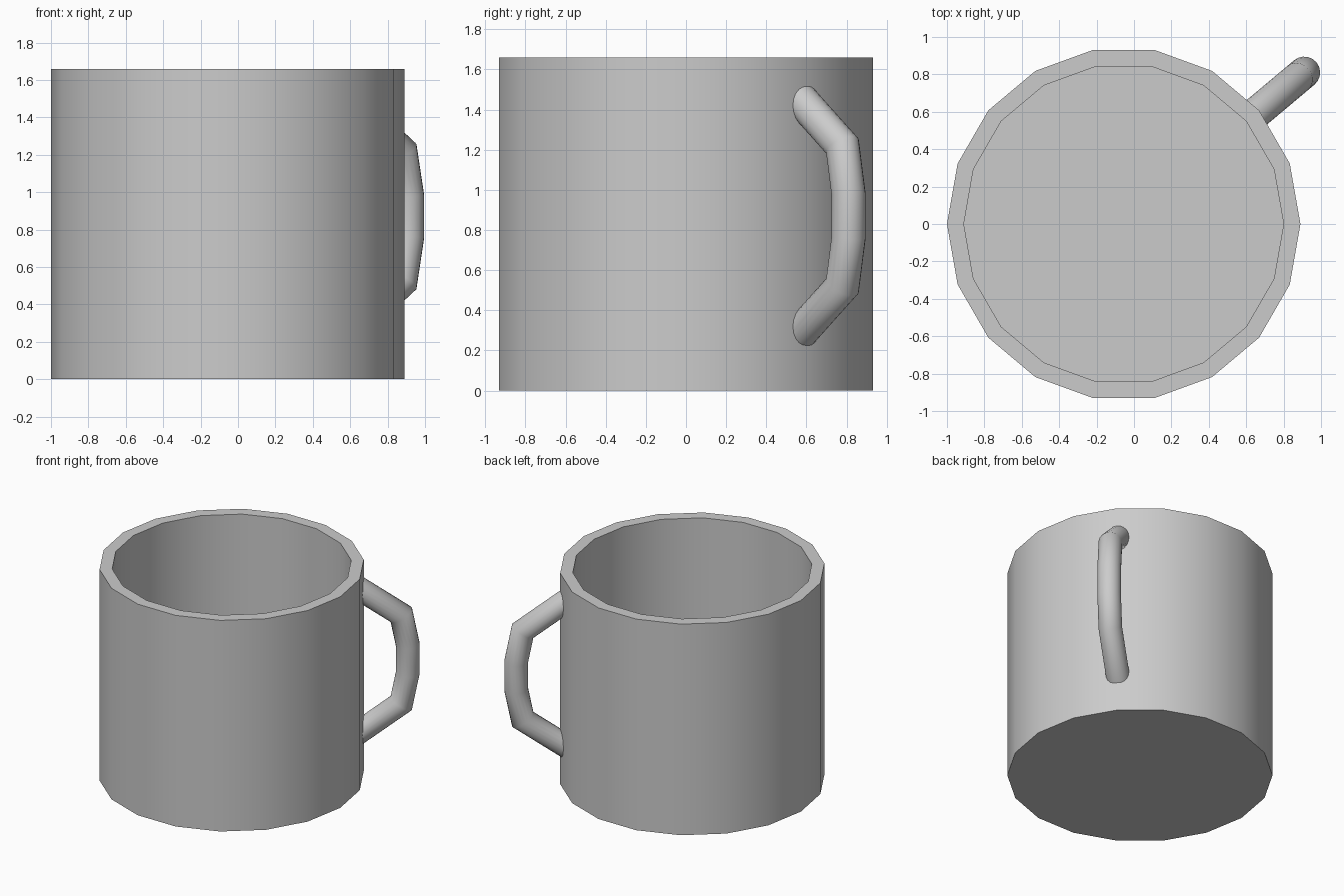
import bpy, bmesh
from math import sin, cos, pi, radians
from mathutils import Vector

if "Cube" in bpy.data.objects:
    bpy.data.objects.remove(bpy.data.objects["Cube"])

CX = -0.055          # axis of the cup
SIDES = 18


def make_object(name, bm, angle):
    bmesh.ops.recalc_face_normals(bm, faces=bm.faces)
    mesh = bpy.data.meshes.new(name)
    bm.to_mesh(mesh)
    bm.free()
    ob = bpy.data.objects.new(name, mesh)
    bpy.context.collection.objects.link(ob)
    bpy.ops.object.select_all(action='DESELECT')
    ob.select_set(True)
    bpy.context.view_layer.objects.active = ob
    bpy.ops.object.shade_smooth_by_angle(angle=radians(angle))
    return ob


def skin(bm, rings):
    # bridge consecutive rings and cap both ends
    for a, b in zip(rings, rings[1:]):
        n = len(a)
        for i in range(n):
            j = (i + 1) % n
            bm.faces.new((a[i], a[j], b[j], b[i]))
    bm.faces.new(rings[0])
    bm.faces.new(rings[-1])


# Cup body: outer wall, rim, inner wall and floor
bm = bmesh.new()
profile = [(0.945, 0), (0.945, 1.66), (0.855, 1.66), (0.855, 0.09)]
rings = [[bm.verts.new((CX + r * cos(2 * pi * i / SIDES),
                        r * sin(2 * pi * i / SIDES), z))
          for i in range(SIDES)] for r, z in profile]
skin(bm, rings)
make_object("cup_body", bm, 30)

# Handle: mitred round tube in the vertical plane at 40 degrees
upper = [(0.90, 0.573), (1.213, 0.348), (1.26, 0.11)]   # distance, height from middle
MID, R, N = 0.87, 0.085, 20
path = [Vector(p) for p in upper] + [Vector((d, -h)) for d, h in reversed(upper)]
out = Vector((cos(radians(40)), sin(radians(40)), 0))
side = Vector((-out.y, out.x, 0))
bm = bmesh.new()
rings = []
for k, p in enumerate(path):
    # ends are cut vertically so that they sit within the wall
    t_in = (p - path[k - 1]).normalized() if k else Vector((1, 0))
    t_out = (path[k + 1] - p).normalized() if k < len(path) - 1 else Vector((-1, 0))
    t = (t_in + t_out).normalized() if 0 < k < len(path) - 1 else (t_in if k == 0 else t_out)
    seg = t_out if k == 0 else t_in
    m = Vector((-t.y, t.x)) / abs(t.dot(seg))
    ring = []
    for i in range(N):
        a = 2 * pi * i / N
        q = p + m * (R * cos(a))
        ring.append(bm.verts.new(Vector((CX, 0, MID)) + out * q.x
                                 + side * (R * sin(a)) + Vector((0, 0, q.y))))
    rings.append(ring)
skin(bm, rings)
make_object("handle", bm, 50)
